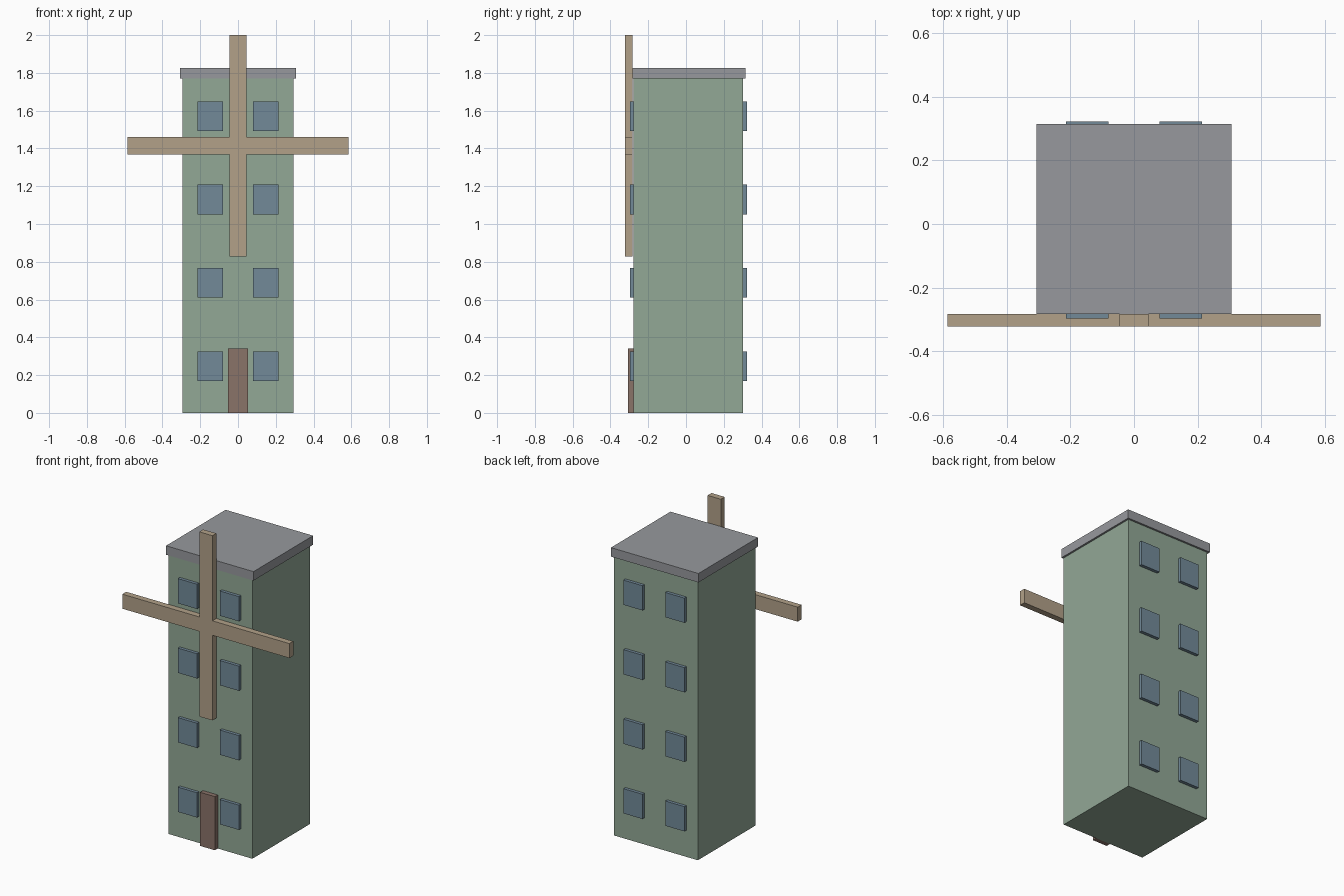
import bpy
import bmesh
from mathutils import Vector

cube = bpy.data.objects.get("Cube")
if cube:
    bpy.data.objects.remove(cube, do_unlink=True)


def material(name, rgb):
    """Flat material from 0-255 display values, stored linear."""
    lin = [(c / 255 / 12.92) if c < 11 else ((c / 255 + 0.055) / 1.055) ** 2.4 for c in rgb]
    mat = bpy.data.materials.new(name)
    mat.use_nodes = True
    mat.diffuse_color = (*lin, 1)
    bsdf = mat.node_tree.nodes["Principled BSDF"]
    bsdf.inputs["Base Color"].default_value = (*lin, 1)
    bsdf.inputs["Roughness"].default_value = 0.9
    return mat


def finish(name, bm, mat):
    bmesh.ops.recalc_face_normals(bm, faces=bm.faces)
    mesh = bpy.data.meshes.new(name)
    bm.to_mesh(mesh)
    bm.free()
    mesh.materials.append(mat)
    obj = bpy.data.objects.new(name, mesh)
    bpy.context.scene.collection.objects.link(obj)
    return obj


def box(name, x, y, z, mat):
    """Box from (min, max) pairs on each axis."""
    bm = bmesh.new()
    bmesh.ops.create_cube(bm, size=1)
    for v in bm.verts:
        v.co = Vector([(lo + hi) / 2 + c * (hi - lo) for c, (lo, hi) in zip(v.co, (x, y, z))])
    return finish(name, bm, mat)


green = material("sage green wall", (146, 168, 150))
grey = material("grey roof", (151, 153, 157))
blue = material("slate blue window", (114, 138, 153))
brown = material("brown door", (138, 115, 105))
tan = material("tan wood", (178, 161, 137))

FRONT, BACK = -0.277, 0.302

# Tower and flat roof slab
box("tower_body", (-0.295, 0.295), (FRONT, BACK), (0, 1.77), green)
box("roof_slab", (-0.307, 0.307), (-0.283, 0.314), (1.77, 1.827), grey)

# Door
box("door", (-0.052, 0.052), (-0.306, FRONT), (0, 0.34), brown)

# Windows: two columns on four floors, front and back
for face, y in (("front", (FRONT - 0.02, FRONT)), ("back", (BACK, BACK + 0.02))):
    for floor in range(4):
        z = 0.169 + 0.441 * floor
        for side, s in (("left", 1), ("right", -1)):
            cx = 0.147 * s
            box(f"{face}_window_{side}_{floor + 1}", (cx - 0.067, cx + 0.067), y,
                (z, z + 0.157), blue)

# Sail cross: one quarter outline turned four times, then extruded
HUB, REACH, HALF = 1.414, 0.586, 0.046
bm = bmesh.new()
verts = []
for turn in range(4):
    for a, b in ((REACH, -HALF), (REACH, HALF), (HALF, HALF)):
        for _ in range(turn):
            a, b = -b, a
        verts.append(bm.verts.new((a, -0.322, HUB + b)))
outline = bm.faces.new(verts)
extruded = bmesh.ops.extrude_face_region(bm, geom=[outline], use_keep_orig=True)
bmesh.ops.translate(bm, vec=(0, 0.039, 0),
                    verts=[g for g in extruded["geom"] if isinstance(g, bmesh.types.BMVert)])
finish("sail_cross", bm, tan)
